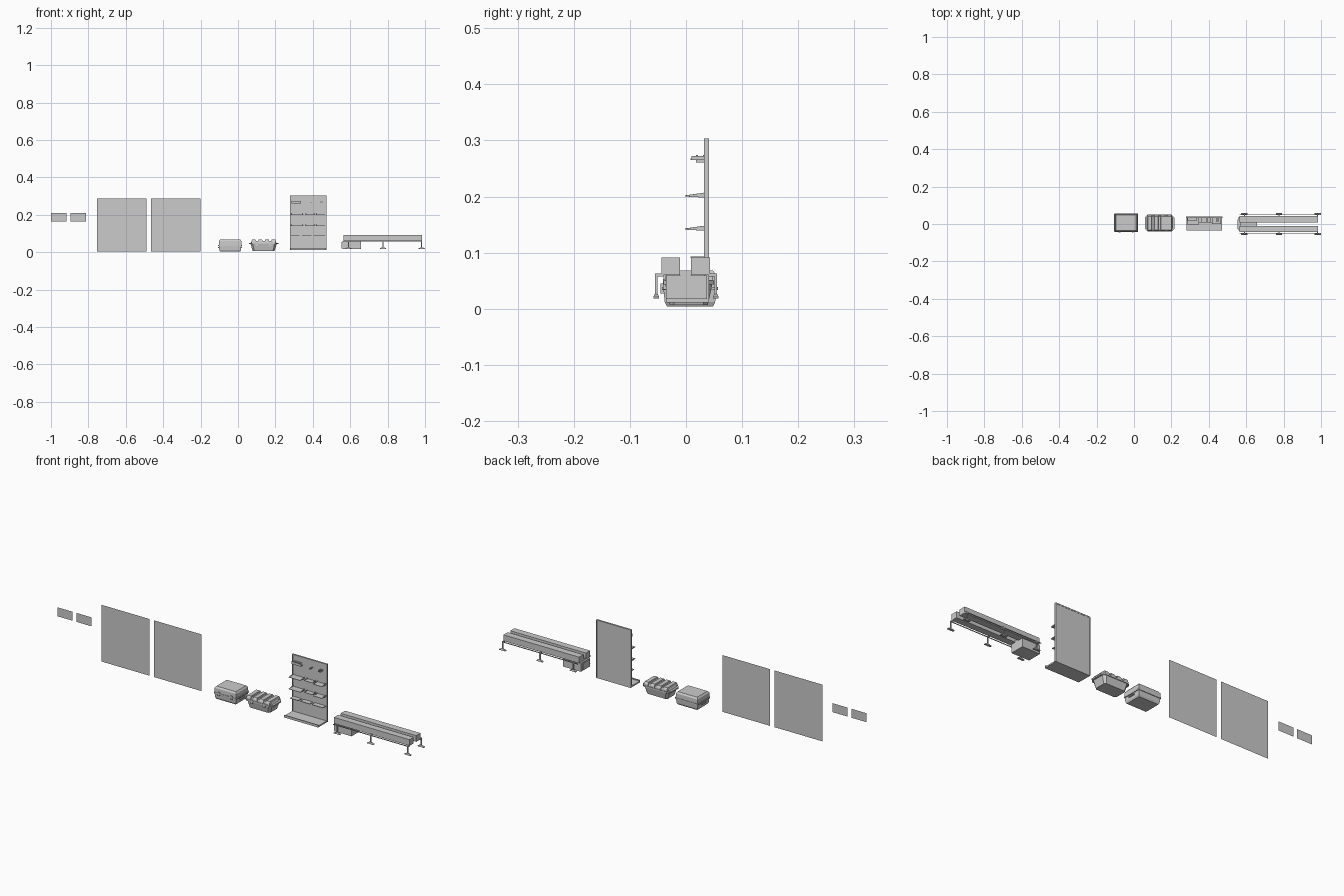
import bpy, bmesh


def finish(name, bm):
    bmesh.ops.recalc_face_normals(bm, faces=bm.faces)
    me = bpy.data.meshes.new(name)
    bm.to_mesh(me)
    bm.free()
    ob = bpy.data.objects.new(name, me)
    bpy.context.collection.objects.link(ob)
    return ob


def box(name, x0, x1, y0, y1, z0, z1):
    return loft(name, (x0 + x1) / 2, (y0 + y1) / 2,
                [(z0, (x1 - x0) / 2, (y1 - y0) / 2, 0), (z1, (x1 - x0) / 2, (y1 - y0) / 2, 0)])


def loft(name, cx, cy, rings):
    """Stack of rectangles (z, half x, half y, corner cut) skinned into a solid."""
    bm = bmesh.new()
    loops = []
    for z, hx, hy, c in rings:
        if c:
            pts = [(-hx + c, -hy), (hx - c, -hy), (hx, -hy + c), (hx, hy - c),
                   (hx - c, hy), (-hx + c, hy), (-hx, hy - c), (-hx, -hy + c)]
        else:
            pts = [(-hx, -hy), (hx, -hy), (hx, hy), (-hx, hy)]
        loops.append([bm.verts.new((cx + x, cy + y, z)) for x, y in pts])
    for a, b in zip(loops, loops[1:]):
        n = len(a)
        for i in range(n):
            bm.faces.new((a[i], a[(i + 1) % n], b[(i + 1) % n], b[i]))
    bm.faces.new(loops[0])
    bm.faces.new(loops[-1])
    return finish(name, bm)


def extrude_x(name, profile, x0, x1):
    """Extrude a closed (y, z) profile along x."""
    bm = bmesh.new()
    f = bm.faces.new([bm.verts.new((x0, y, z)) for y, z in profile])
    r = bmesh.ops.extrude_face_region(bm, geom=[f])
    vs = [v for v in r["geom"] if isinstance(v, bmesh.types.BMVert)]
    bmesh.ops.translate(bm, vec=(x1 - x0, 0, 0), verts=vs)
    return finish(name, bm)


def panel(name, x0, x1, z0, z1, y=-0.004):
    bm = bmesh.new()
    bm.faces.new([bm.verts.new(p) for p in
                  ((x0, y, z0), (x1, y, z0), (x1, y, z1), (x0, y, z1))])
    return finish(name, bm)


# Flat sheets: two small cards and two large posters
panel("small_card_left", -1.0, -0.917, 0.165, 0.21)
panel("small_card_right", -0.896, -0.812, 0.165, 0.21)
panel("large_sheet_left", -0.755, -0.49, 0.003, 0.288)
panel("large_sheet_right", -0.465, -0.20, 0.003, 0.288)

# Plain storage chest: tapered tub, rim, lid, latches and handles
cx, cy = -0.042, 0.007
loft("chest_tub", cx, cy, [(0.004, 0.054, 0.041, 0), (0.012, 0.058, 0.045, 0),
                           (0.034, 0.060, 0.047, 0)])
loft("chest_rim", cx, cy, [(0.033, 0.064, 0.050, 0.003), (0.039, 0.064, 0.050, 0.003)])
loft("chest_lid", cx, cy, [(0.038, 0.061, 0.048, 0), (0.060, 0.060, 0.047, 0),
                           (0.068, 0.054, 0.041, 0)])
for i, s in enumerate((-1, 1)):
    lx = cx + s * 0.035
    box(f"chest_latch_{i}", lx - 0.005, lx + 0.005, cy - 0.052, cy - 0.044, 0.027, 0.045)
    hx = cx + s * 0.061
    box(f"chest_handle_{i}", hx - 0.003, hx + 0.003, cy - 0.018, cy + 0.018, 0.022, 0.027)

# Ribbed case: cut-corner tapered tub, rim and a lid with four raised bands
cx, cy = 0.137, 0.005
loft("case_tub", cx, cy, [(0.007, 0.058, 0.034, 0.008), (0.044, 0.070, 0.042, 0.012)])
loft("case_rim", cx, cy, [(0.043, 0.079, 0.045, 0.015), (0.050, 0.079, 0.045, 0.015)])
loft("case_lid", cx, cy, [(0.049, 0.069, 0.041, 0.012), (0.060, 0.063, 0.036, 0.010)])
for i in range(4):
    rx = cx + (i - 1.5) * 0.035
    loft(f"case_lid_band_{i}", rx, cy, [(0.049, 0.0125, 0.043, 0), (0.058, 0.012, 0.042, 0),
                                        (0.067, 0.010, 0.036, 0)])
for i, s in enumerate((-1, 1)):
    lx = cx + s * 0.035
    box(f"case_latch_{i}", lx - 0.006, lx + 0.006, cy - 0.046, cy - 0.038, 0.034, 0.053)

# Display board with back panel and foot tray
box("board_back", 0.28, 0.47, 0.033, 0.040, 0.012, 0.302)
box("board_base", 0.28, 0.47, -0.035, 0.040, 0.011, 0.018)
box("board_base_lip", 0.28, 0.47, -0.035, -0.031, 0.018, 0.023)
box("board_top_trim", 0.278, 0.472, 0.032, 0.041, 0.297, 0.303)
for i, x in enumerate((0.28, 0.47)):
    box(f"board_side_trim_{i}", x - 0.002, x + 0.002, 0.032, 0.041, 0.012, 0.303)


# Sloped shelves on two rows, each split in three sections
def shelf(name, x0, x1, z, reach):
    box(name, x0, x1, reach, 0.033, z - 0.001, z + 0.001)
    for k, x in enumerate((x0, x1 - 0.002)):
        extrude_x(f"{name}_bracket_{k}", [(0.033, z - 0.003), (reach, z - 0.001),
                                          (reach, z + 0.001), (0.033, z + 0.006)], x, x + 0.002)


for r, z in enumerate((0.142, 0.201)):
    shelf(f"shelf_{r}_left", 0.283, 0.348, z, -0.002)
    shelf(f"shelf_{r}_middle", 0.362, 0.408, z, 0.008)
    shelf(f"shelf_{r}_right", 0.418, 0.466, z, 0.0)
for i, (a, b) in enumerate(((0.283, 0.33), (0.343, 0.393), (0.405, 0.466))):
    box(f"lower_ledge_{i}", a, b, 0.008, 0.033, 0.090, 0.093)

# Top row: a slotted holder, a peg and a forked hook
extrude_x("top_holder", [(0.033, 0.261), (0.018, 0.261), (0.018, 0.274), (0.021, 0.274),
                         (0.021, 0.266), (0.030, 0.266), (0.030, 0.274), (0.033, 0.274)],
          0.285, 0.337)
box("top_peg", 0.388, 0.394, 0.008, 0.033, 0.265, 0.268)
for i, x in enumerate((0.438, 0.447)):
    box(f"top_fork_{i}", x, x + 0.004, 0.010, 0.033, 0.265, 0.272)

# Long bench: twin beams, drive box, joining plate
for n, y0, y1 in (("front", -0.044, -0.011), ("back", 0.009, 0.043)):
    box(f"beam_{n}", 0.565, 0.985, y0, y1, 0.060, 0.091)
box("drive_box", 0.558, 0.657, -0.036, 0.037, 0.017, 0.059)
box("drive_box_top", 0.566, 0.657, -0.011, 0.009, 0.058, 0.068)
box("drive_box_cover", 0.554, 0.559, -0.028, 0.025, 0.021, 0.055)

# Side rails with T-shaped legs, mirrored front and back
for n, s in (("front", -1), ("back", 1)):
    y = s * 0.053
    box(f"side_rail_{n}", 0.565, 0.985, y - 0.001, y + 0.001, 0.058, 0.062)
    for i, x in enumerate((0.59, 0.775, 0.982)):
        box(f"leg_{n}_{i}", x - 0.003, x + 0.003, y - 0.002, y + 0.002, 0.021, 0.063)
        loft(f"foot_{n}_{i}", x, y, [(0.018, 0.017, 0.005, 0), (0.021, 0.017, 0.005, 0),
                                     (0.026, 0.005, 0.003, 0)])
        ya, yb = sorted((s * 0.040, y))
        box(f"leg_arm_{n}_{i}", x - 0.003, x + 0.003, ya, yb, 0.057, 0.063)
